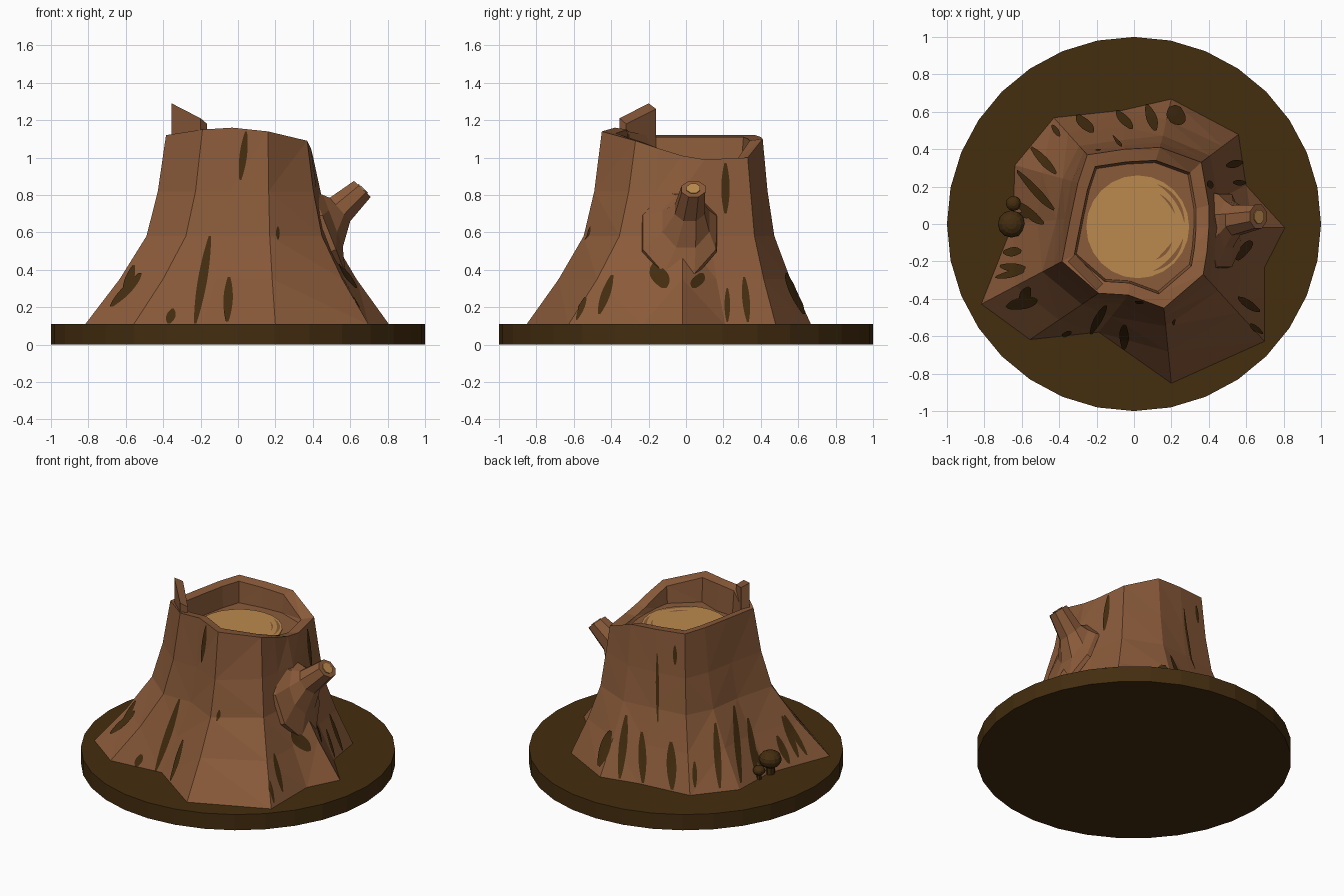
import bpy, bmesh, math
from mathutils import Vector
from mathutils.bvhtree import BVHTree

if "Cube" in bpy.data.objects:
    bpy.data.objects.remove(bpy.data.objects["Cube"])


def material(name, rgb):
    m = bpy.data.materials.new(name)
    m.diffuse_color = (*rgb, 1)
    m.use_nodes = True
    m.node_tree.nodes["Principled BSDF"].inputs["Base Color"].default_value = m.diffuse_color
    return m


BARK = material("bark_brown", (0.255, 0.104, 0.042))
DARK = material("dark_soil", (0.057, 0.026, 0.0048))
WOOD = material("cut_wood", (0.50, 0.255, 0.074))


def finish(bm, name, mat, normals=True):
    if normals:
        bmesh.ops.recalc_face_normals(bm, faces=bm.faces)
    me = bpy.data.meshes.new(name)
    bm.to_mesh(me)
    bm.free()
    me.materials.append(mat)
    ob = bpy.data.objects.new(name, me)
    bpy.context.collection.objects.link(ob)
    return ob


def loft(rings, caps=(True, True)):
    """Join equal-length closed rings of points into a skin."""
    bm = bmesh.new()
    vs = [[bm.verts.new(p) for p in r] for r in rings]
    n = len(rings[0])
    for a, b in zip(vs, vs[1:]):
        for i in range(n):
            j = (i + 1) % n
            bm.faces.new((a[i], a[j], b[j], b[i]))
    if caps[0]:
        bm.faces.new(vs[0][::-1])
    if caps[1]:
        bm.faces.new(vs[-1])
    return bm


def circle(r, z, n, cx=0, cy=0):
    return [(cx + r * math.cos(2 * math.pi * i / n),
             cy + r * math.sin(2 * math.pi * i / n), z) for i in range(n)]


# Round ground disc
finish(loft([circle(1, 0, 32), circle(1, 0.11, 32)]), "ground_disc", DARK)

# Trunk: root outline at the ground and broken rim outline at the top
ROOT = [(.2, .67), (.56, .48), (.60, .21), (.81, -.02), (.70, -.235), (.70, -.63), (.2, -.855),
        (-.19, -.58), (-.56, -.62), (-.82, -.43), (-.65, 0), (-.64, .315), (-.43, .57), (-.06, .61)]
RIM = [(.14, .41, 1.10), (.36, .33, 1.0), (.40, .10, .99), (.40, -.02, 1.01), (.39, -.15, 1.05),
       (.37, -.27, 1.09), (.16, -.45, 1.14), (-.03, -.38, 1.16), (-.19, -.37, 1.15),
       (-.385, -.2, 1.12), (-.34, .03, 1.12), (-.30, .22, 1.12), (-.25, .37, 1.12), (-.05, .40, 1.11)]
FLOOR = 0.965
rings = []
for z, f in ((.105, 1), (.35, .57), (.58, .24), (.82, .10)):
    rings.append([(t[0] + (b[0] - t[0]) * f, t[1] + (b[1] - t[1]) * f, z) for b, t in zip(ROOT, RIM)])
rings.append(RIM)
rings.append([(x * .83, y * .83, z - .01) for x, y, z in RIM])
rings.append([(x * .80, y * .80, FLOOR) for x, y, z in RIM])
trunk_bm = loft(rings)
bmesh.ops.recalc_face_normals(trunk_bm, faces=trunk_bm.faces)
bmesh.ops.triangulate(trunk_bm, faces=trunk_bm.faces)
tree = BVHTree.FromBMesh(trunk_bm)
finish(trunk_bm, "trunk", BARK)

# Cut wood inside the hollow top
finish(loft([circle(.275, FLOOR - .002, 24, .02, -.015), circle(.275, FLOOR + .005, 24, .02, -.015)]),
       "cut_wood_top", WOOD)


# Growth ring arcs
def arc(name, r, a0, a1, w):
    bm = bmesh.new()
    prev = None
    for i in range(11):
        a = math.radians(a0 + (a1 - a0) * i / 10)
        h = w * math.sin(math.pi * i / 10) / 2 + .001
        cur = [bm.verts.new((.02 + q * math.cos(a), -.015 + q * math.sin(a), FLOOR + .009))
               for q in (r - h, r + h)]
        if prev:
            bm.faces.new((prev[0], prev[1], cur[1], cur[0]))
        prev = cur
    finish(bm, name, BARK)


for k, (r, a0, a1, w) in enumerate([(.25, 5, 65, .018), (.25, -70, -15, .02), (.20, -60, -25, .015), (.21, 20, 55, .01)]):
    arc(f"growth_ring_{k}", r, a0, a1, w)

# Splinter standing on the rim
outline = [((-.355, -.20), 1.29), ((-.20, -.355), 1.21), ((-.165, -.32), 1.18), ((-.315, -.16), 1.26)]
finish(loft([[(*p, .98) for p, z in outline], [(*p, z) for p, z in outline]]), "rim_splinter", BARK)

# Branch stub: each ring runs from a top point to a bottom point in x-z, with a half width in y
def branch_ring(top, bottom, hw, yc, n=8):
    t, b = Vector(top), Vector(bottom)
    out = []
    for i in range(n):
        a = 2 * math.pi * (i + .5) / n
        k = 1 / math.cos(math.pi / n)
        p = (t + b) / 2 + (t - b) / 2 * math.cos(a) * k
        out.append((p.x, yc + hw * k * math.sin(a), p.y))
    return out


finish(loft([branch_ring((.37, .83), (.55, .36), .20, -.035),
             branch_ring((.40, .82), (.575, .38), .195, -.035),
             branch_ring((.455, .80), (.56, .52), .125, 0),
             branch_ring((.49, .785), (.60, .66), .08, .02),
             branch_ring((.62, .875), (.71, .79), .063, .04)]), "branch_stub", BARK)
finish(loft([branch_ring((.640, .857), (.692, .808), .036, .04),
             branch_ring((.644, .861), (.696, .812), .036, .04)]), "branch_cut_wood", WOOD)

# Two mushroom caps at the foot of the trunk
for name, p, r in (("large_mushroom", (-.655, 0, .21), .073), ("small_mushroom", (-.645, .11, .17), .04)):
    bm = bmesh.new()
    bmesh.ops.create_uvsphere(bm, u_segments=12, v_segments=8, radius=r)
    for v in bm.verts:
        v.co = Vector(p) + Vector((v.co.x, v.co.y, v.co.z * .8))
    finish(bm, name, DARK)
    finish(loft([circle(r * .4, .10, 8, p[0], p[1]), circle(r * .4, p[2], 8, p[0], p[1])]), name + "_stem", DARK)


# Dark bark cracks: slivers projected on the trunk from a horizontal viewing direction
def crack(bm, view, u, z0, z1, w, lean):
    a = math.radians(view)
    right, into = Vector((math.cos(a), math.sin(a), 0)), Vector((-math.sin(a), math.cos(a), 0))
    prev, n = None, 12
    for i in range(n + 1):
        s = i / n
        h = w / 2 * math.sin(math.pi * (.06 + .88 * s)) ** .8
        cur = []
        for side in (-1, 0, 1):
            o = right * (u + lean * (s - .5) + side * h) - into * 2 + Vector((0, 0, z0 + (z1 - z0) * s))
            hit, normal, _, _ = tree.ray_cast(o, into)
            if hit is None or normal.dot(into) > -.05:
                cur = None
                break
            cur.append(bm.verts.new(hit + normal * .006))
        if cur and prev:
            for k in (0, 1):
                bm.faces.new((prev[k], prev[k + 1], cur[k + 1], cur[k]))
        prev = cur


CRACKS = {  # viewing angle: (offset, z low, z high, width, lean)
    0: [(-.58, .26, .42, .05, .05), (-.36, .11, .19, .05, .02), (-.19, .11, .58, .05, .08),
        (-.05, .12, .36, .05, .01), (.03, .88, 1.14, .04, .03), (.21, .56, .63, .02, 0)],
    90: [(-.43, .16, .37, .05, .07), (-.56, .13, .25, .03, .05), (-.14, .30, .43, .10, -.05),
         (.06, .30, .38, .07, .04), (.21, .70, .97, .045, 0), (.32, .12, .36, .04, -.02), (.22, .12, .30, .03, 0)],
    218: [(-.53, .16, .38, .05, .08), (-.42, .12, .5, .05, .05), (-.30, .12, .42, .05, 0),
          (-.20, .5, .95, .02, 0), (-.12, .12, .40, .06, 0), (.02, .15, .30, .03, 0),
          (.17, .13, .5, .045, -.02), (.30, .14, .55, .04, -.03), (.40, .12, .45, .04, -.05),
          (.65, .15, .40, .04, -.10), (-.09, .9, 1.03, .025, 0)],
    270: [(-.05, .15, .35, .04, 0), (.15, .13, .3, .05, 0), (.42, .2, .38, .05, -.05), (.27, .15, .4, .04, -.03)],
}
crack_bm = bmesh.new()
for view, items in CRACKS.items():
    for item in items:
        crack(crack_bm, view, *item)
finish(crack_bm, "bark_cracks", DARK)
